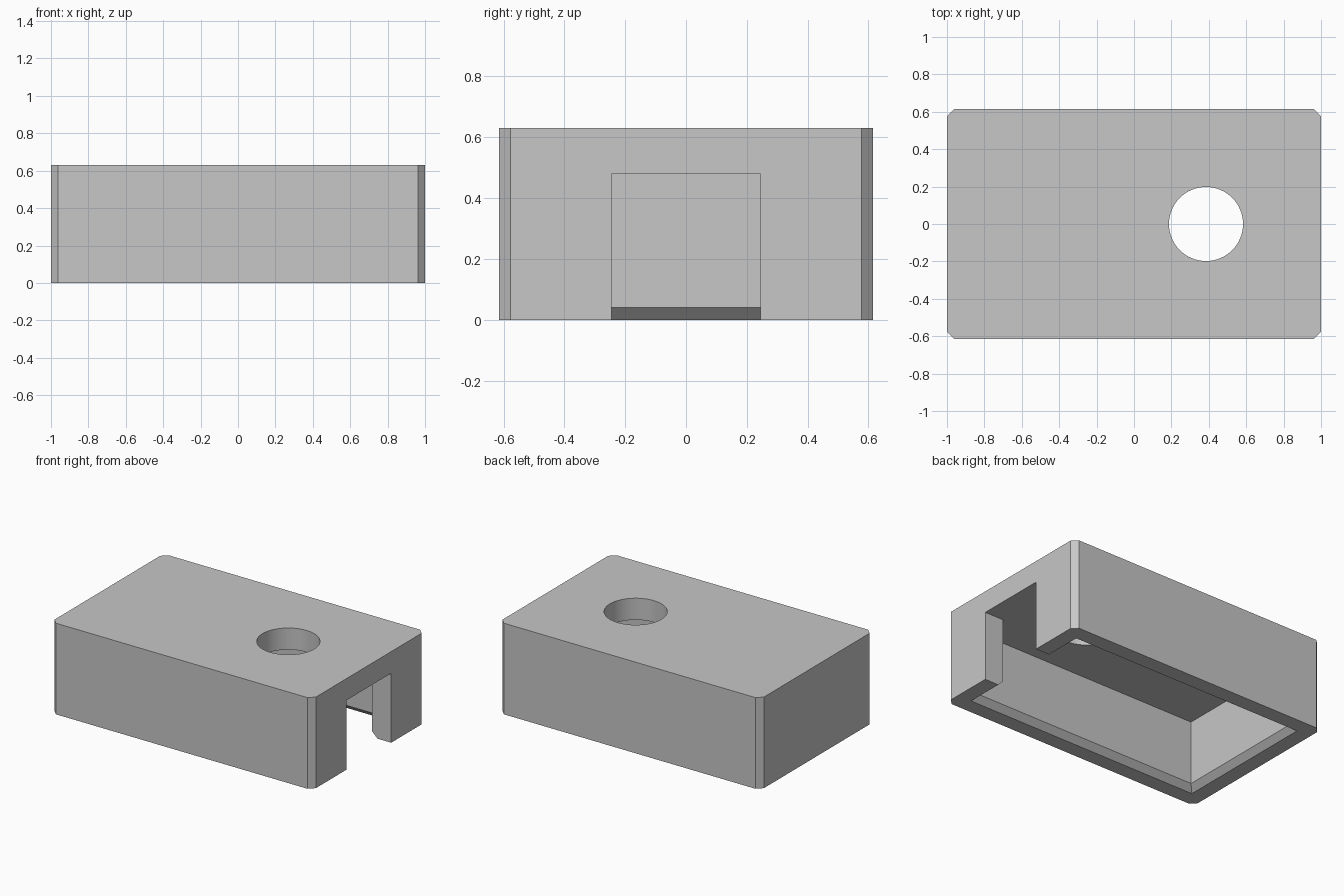
import bpy, bmesh

if "Cube" in bpy.data.objects:
    bpy.data.objects.remove(bpy.data.objects["Cube"], do_unlink=True)

HALF_X, HALF_Y, HEIGHT = 1.0, 0.615, 0.63
INNER_X, INNER_Y, CEILING = 0.855, 0.468, 0.48
BEVEL = 0.038

grey = bpy.data.materials.new("plain grey")
grey.use_nodes = True
colour = (0.57, 0.57, 0.57, 1)
grey.diffuse_color = colour
grey.node_tree.nodes["Principled BSDF"].inputs["Base Color"].default_value = colour


def rect(hx, hy, z):
    return [(-hx, -hy, z), (hx, -hy, z), (hx, hy, z), (-hx, hy, z)]


def loft(name, sections):
    """Closed solid skinned through stacked loops of points."""
    bm = bmesh.new()
    rings = [[bm.verts.new(p) for p in s] for s in sections]
    n = len(rings[0])
    for low, high in zip(rings, rings[1:]):
        for i in range(n):
            j = (i + 1) % n
            bm.faces.new((low[i], low[j], high[j], high[i]))
    bm.faces.new(rings[0][::-1])
    bm.faces.new(rings[-1])
    bmesh.ops.recalc_face_normals(bm, faces=bm.faces)
    mesh = bpy.data.meshes.new(name)
    bm.to_mesh(mesh)
    bm.free()
    obj = bpy.data.objects.new(name, mesh)
    bpy.context.collection.objects.link(obj)
    mesh.materials.append(grey)
    return obj


def chamfered(z):
    a, b, c = HALF_X, HALF_Y, BEVEL
    return [(-a + c, -b, z), (a - c, -b, z), (a, -b + c, z), (a, b - c, z),
            (a - c, b, z), (-a + c, b, z), (-a, b - c, z), (-a, -b + c, z)]


# Outer block with chamfered upright corners
shell = loft("cover_shell", [chamfered(0), chamfered(HEIGHT)])

# Hollow underside with a flared lip
cavity = loft("cavity_cutter", [
    rect(INNER_X + 0.08, INNER_Y + 0.08, -0.04),
    rect(INNER_X, INNER_Y, 0.04),
    rect(INNER_X, INNER_Y, CEILING)])

# Opening through the end wall, flush with the cavity ceiling
notch = loft("notch_cutter", [
    [(x + 0.9, y, z) for x, y, z in rect(0.25, 0.245, h)]
    for h in (-0.1, 0) for z in (0,)] and [
    [(x + 0.9, y, z) for x, y, z in rect(0.25, 0.245, h)]
    for h in (-0.1, CEILING)])

# Round hole through the top
bpy.ops.mesh.primitive_cylinder_add(vertices=64, radius=0.198, depth=0.5,
                                    location=(0.385, 0, HEIGHT))
hole = bpy.context.object
hole.name = "hole_cutter"
hole.data.materials.append(grey)

bpy.context.view_layer.objects.active = shell
for cutter in (cavity, notch, hole):
    mod = shell.modifiers.new(cutter.name, "BOOLEAN")
    mod.operation = "DIFFERENCE"
    mod.solver = "EXACT"
    mod.object = cutter
    bpy.ops.object.modifier_apply(modifier=mod.name)
    bpy.data.objects.remove(cutter, do_unlink=True)

bpy.ops.object.select_all(action="DESELECT")
shell.select_set(True)
bpy.ops.object.shade_smooth_by_angle(angle=0.4)
